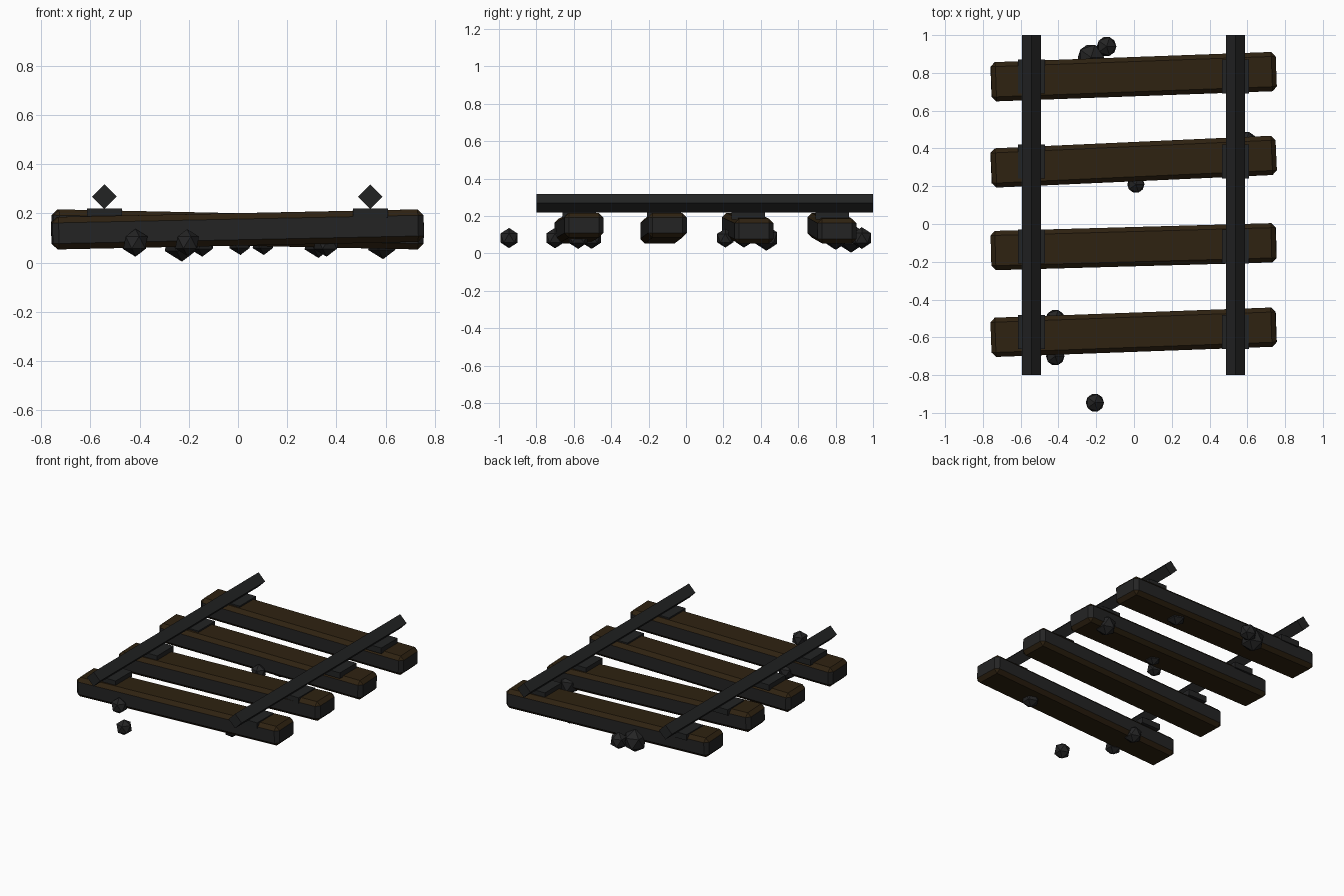
import bpy, bmesh, math
from mathutils import Matrix

if "Cube" in bpy.data.objects:
    bpy.data.objects.remove(bpy.data.objects["Cube"])


def material(name, rgb):
    m = bpy.data.materials.new(name)
    m.diffuse_color = (*rgb, 1)
    m.use_nodes = True
    m.node_tree.nodes["Principled BSDF"].inputs["Base Color"].default_value = m.diffuse_color
    return m


BROWN = material("dark_brown_wood", (0.028, 0.016, 0.0055))
WOOD_SIDE = material("charcoal_wood_side", (0.0175, 0.0175, 0.0175))
METAL = material("dark_metal", (0.0165, 0.017, 0.0175))
STONE = material("dark_stone", (0.0175, 0.0175, 0.018))


def add_object(name, bm, loc, mats, rot=(0, 0, 0)):
    me = bpy.data.meshes.new(name)
    bm.to_mesh(me)
    bm.free()
    for m in mats:
        me.materials.append(m)
    ob = bpy.data.objects.new(name, me)
    ob.location = loc
    ob.rotation_euler = rot
    bpy.context.scene.collection.objects.link(ob)
    return ob


def box(size):
    bm = bmesh.new()
    bmesh.ops.create_cube(bm, size=1, matrix=Matrix.Diagonal((*size, 1)))
    return bm


# Sleepers: chamfered beams, brown on top and bottom, charcoal upright sides
RAIL_X = (-0.543, 0.538)
SLEEPERS = [  # centre y, turn about z, tilt about y (degrees)
    (0.78, 2.1, 1.2),
    (0.33, 2.6, 1.2),
    (-0.12, 1.6, -1.2),
    (-0.573, 2.1, -1.2),
]
for i, (y, turn, tilt) in enumerate(SLEEPERS):
    bm = box((1.51, 0.208, 0.132))
    bmesh.ops.bevel(bm, geom=bm.edges[:], offset=0.024, segments=1,
                    affect='EDGES')
    bm.normal_update()
    for f in bm.faces:
        f.material_index = 0 if abs(f.normal.z) > 0.3 else 1
    add_object(f"sleeper_{i + 1}", bm, (-0.002, y, 0.135), (BROWN, WOOD_SIDE),
               (0, math.radians(tilt), math.radians(turn)))
    # Tie plates under each rail
    for side, x in zip(("left", "right"), RAIL_X):
        add_object(f"tie_plate_{side}_{i + 1}", box((0.142, 0.18, 0.04)),
                   (x, y + 0.002, 0.201), (METAL,))

# Rails: four-sided bars standing on edge
for side, x in zip(("left", "right"), RAIL_X):
    bm = bmesh.new()
    bmesh.ops.create_cone(bm, cap_ends=True, segments=4, radius1=0.05,
                          radius2=0.05, depth=1.8,
                          matrix=Matrix.Rotation(math.pi / 2, 4, 'X'))
    add_object(f"rail_{side}", bm, (x, 0.1, 0.268), (METAL,))

# Ballast stones: x, y, radius
STONES = [
    (-0.207, -0.946, 0.054), (-0.417, -0.70, 0.055), (-0.417, -0.505, 0.058),
    (0.36, -0.577, 0.058), (0.01, 0.21, 0.051), (0.105, 0.31, 0.051),
    (0.59, 0.43, 0.068), (0.327, 0.80, 0.063), (-0.228, 0.882, 0.078),
    (-0.145, 0.94, 0.058),
]
for i, (x, y, r) in enumerate(STONES):
    bm = bmesh.new()
    bmesh.ops.create_icosphere(bm, subdivisions=1, radius=r)
    add_object(f"ballast_stone_{i + 1}", bm, (x, y, 0.082), (STONE,))
